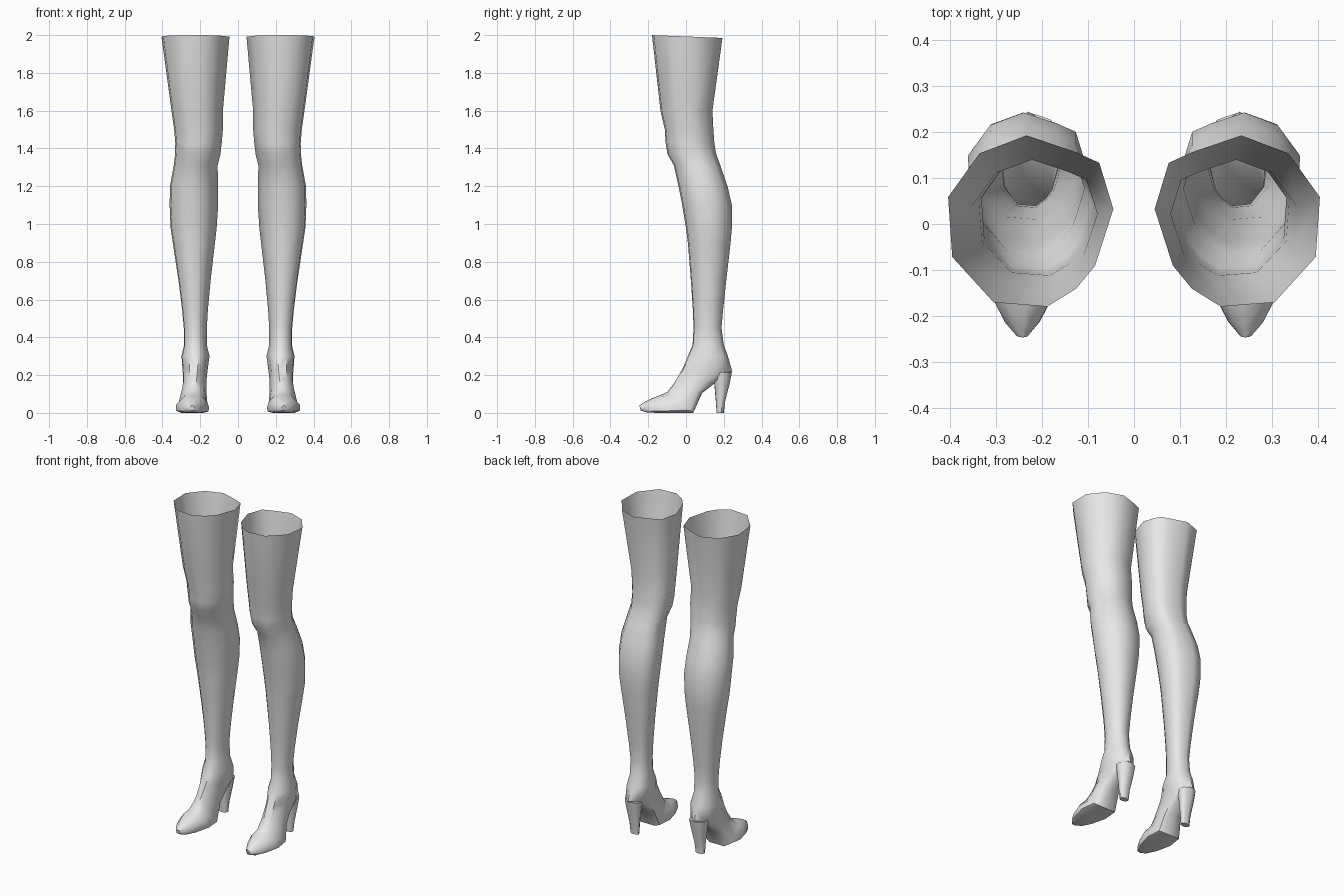
import bpy, bmesh

cube = bpy.data.objects.get("Cube")
if cube:
    bpy.data.objects.remove(cube, do_unlink=True)

mat = bpy.data.materials.new("soft_grey")
mat.use_nodes = True
GREY = (0.8, 0.8, 0.8, 1)
mat.diffuse_color = GREY
mat.node_tree.nodes["Principled BSDF"].inputs["Base Color"].default_value = GREY

# Cross-sections (u = sideways, v = front -1 to back +1)
LEG = [(-1, .14), (-.83, .68), (-.53, .81), (.05, 1), (.62, .79), (1, .28),
       (.95, -.42), (.45, -.95), (-.2, -1), (-.55, -.79), (-.78, -.52)]
FOOT = [(-.95, .45), (-.9, .85), (-.6, 1), (0, 1), (.65, 1), (.95, .75),
        (.95, .1), (.5, -.8), (-.1, -1), (-.55, -.75), (-.85, -.15)]

# Leg rings: z, inner x, outer x, front y, back y
LEG_RINGS = [
    (1.60, .080, .352, -.135, .140), (1.50, .080, .338, -.112, .145),
    (1.43, .086, .332, -.108, .150), (1.37, .093, .333, -.098, .160),
    (1.31, .108, .340, -.064, .182), (1.20, .105, .360, -.040, .220),
    (1.10, .105, .362, -.020, .243), (0.98, .113, .357, .000, .243),
    (0.90, .122, .345, .010, .236), (0.70, .145, .315, .026, .213),
    (0.55, .159, .296, .036, .197), (0.45, .165, .287, .040, .188)]

# Shoe rings: centre x, half width, upper (y, z), lower (y, z), blend to flat sole
SHOE_RINGS = [
    (.225, .060, (.035, .36), (.200, .36), 0),
    (.225, .074, (.010, .30), (.222, .30), 0),
    (.227, .066, (-.018, .235), (.245, .22), 0),
    (.229, .063, (-.050, .18), (.150, .155), .5),
    (.233, .068, (-.075, .14), (.085, .105), .8),
    (.238, .082, (-.100, .11), (.038, 0), 1),
    (.240, .092, (-.135, .095), (-.06, 0), 1),
    (.242, .066, (-.185, .075), (-.155, 0), 1),
    (.243, .040, (-.220, .057), (-.21, .003), 1),
    (.243, .014, (-.247, .040), (-.24, .012), 1)]

# Heel rings: z, half width, front y, back y
HEEL_RINGS = [(.215, .055, .140, .243), (.15, .046, .150, .230),
              (.06, .033, .158, .207), (0, .028, .162, .200)]


def ring(cx, hx, upper, lower, blend=0):
    """Place one cross-section between an upper and a lower point."""
    pts = []
    for (u0, v0), (u1, v1) in zip(LEG, FOOT):
        u, v = u0 + (u1 - u0) * blend, v0 + (v1 - v0) * blend
        t = (v + 1) / 2
        pts.append((cx + u * hx, upper[0] + (lower[0] - upper[0]) * t,
                    upper[1] + (lower[1] - upper[1]) * t))
    return pts


def loft(name, rings, side, cap_start):
    """Skin a list of rings; side -1 mirrors the part to the model's right."""
    bm = bmesh.new()
    loops = [[bm.verts.new((x * side, y, z)) for x, y, z in r] for r in rings]
    n = len(loops[0])
    for a, b in zip(loops, loops[1:]):
        for i in range(n):
            j = (i + 1) % n
            bm.faces.new((a[i], a[j], b[j], b[i]))
    bm.faces.new(loops[-1])
    if cap_start:
        bm.faces.new(loops[0])
    bmesh.ops.recalc_face_normals(bm, faces=bm.faces)
    # Keep outward normals on the open-topped skin
    face = max((f for f in bm.faces), key=lambda f: f.calc_center_median().x * side)
    if face.normal.x * side < 0:
        bmesh.ops.reverse_faces(bm, faces=bm.faces)
    me = bpy.data.meshes.new(name)
    bm.to_mesh(me)
    bm.free()
    me.materials.append(mat)
    ob = bpy.data.objects.new(name, me)
    bpy.context.collection.objects.link(ob)
    bpy.ops.object.select_all(action='DESELECT')
    ob.select_set(True)
    bpy.context.view_layer.objects.active = ob
    bpy.ops.object.shade_smooth_by_angle(angle=0.87)
    return ob


for side, word in ((1, "left"), (-1, "right")):
    # Open-topped boot from thigh to toe
    boot = [ring(.225, .180, (-.180, 2.0), (.193, 1.985))]
    boot += [ring((a + b) / 2, (b - a) / 2, (f, z), (k, z)) for z, a, b, f, k in LEG_RINGS]
    boot += [ring(*r) for r in SHOE_RINGS]
    loft(word + "_boot", boot, side, False)
    # Tapered high heel
    heel = [ring(.226, h, (f, z), (k, z)) for z, h, f, k in HEEL_RINGS]
    loft(word + "_heel", heel, side, True)
